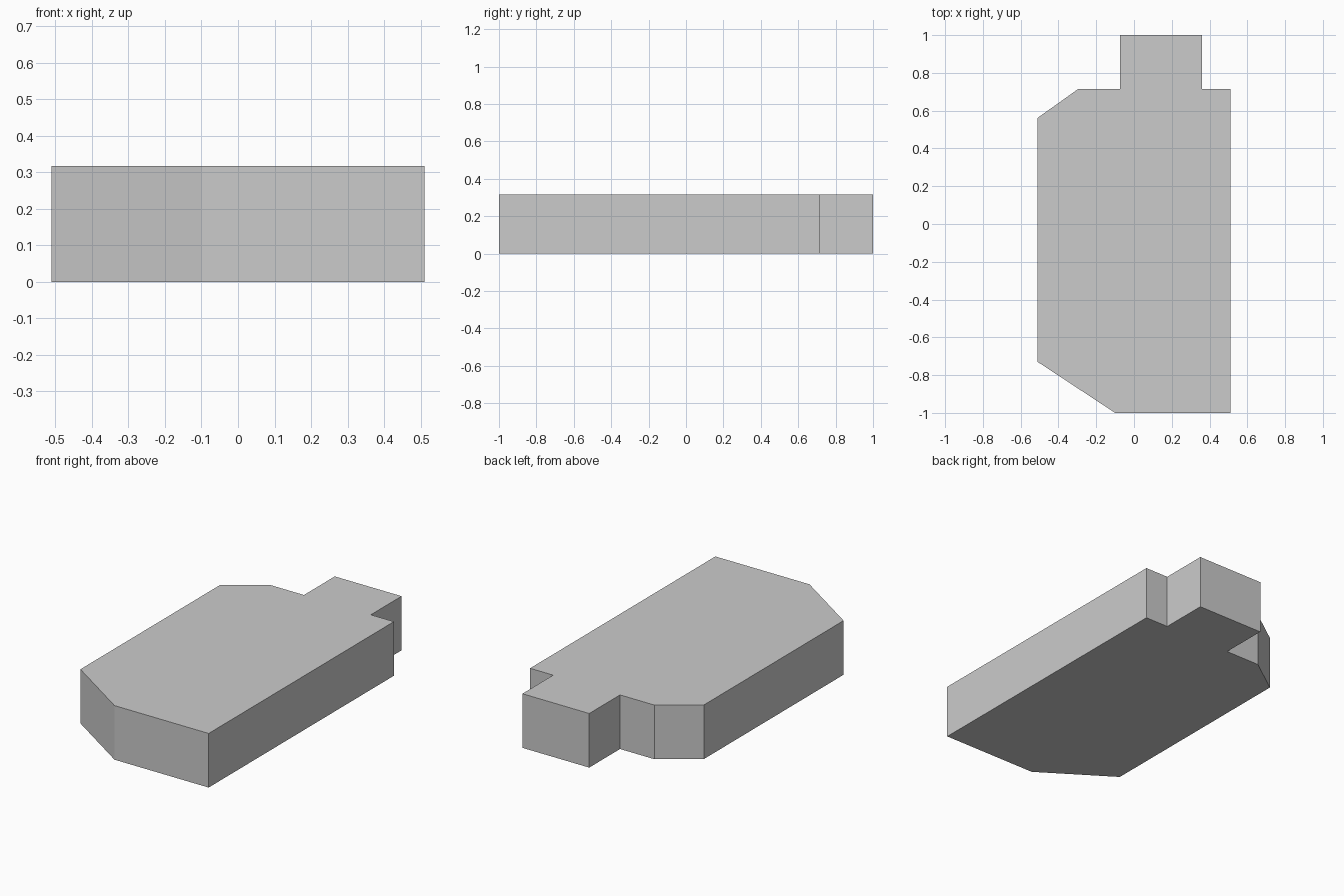
import bpy
import bmesh

if "Cube" in bpy.data.objects:
    bpy.data.objects.remove(bpy.data.objects["Cube"])

# Building footprint, counter-clockwise from the front left chamfer
OUTLINE = [(-0.51, -0.73), (-0.10, -1.0), (0.51, -1.0), (0.51, 0.715),
           (0.36, 0.715), (0.36, 1.0), (-0.073, 1.0), (-0.073, 0.715),
           (-0.295, 0.715), (-0.51, 0.562)]


def prism(name, outline, z0, z1):
    bm = bmesh.new()
    base = bm.faces.new([bm.verts.new((x, y, z0)) for x, y in outline])
    top = bmesh.ops.extrude_face_region(bm, geom=[base], use_keep_orig=True)
    verts = [g for g in top["geom"] if isinstance(g, bmesh.types.BMVert)]
    bmesh.ops.translate(bm, verts=verts, vec=(0, 0, z1 - z0))
    bmesh.ops.recalc_face_normals(bm, faces=bm.faces)
    mesh = bpy.data.meshes.new(name)
    bm.to_mesh(mesh)
    bm.free()
    obj = bpy.data.objects.new(name, mesh)
    bpy.context.collection.objects.link(obj)
    return obj


# Main walls and floor
prism("building_walls", OUTLINE, 0.0, 0.303)
# Thin flush roof slab
prism("roof_slab", OUTLINE, 0.303, 0.317)
